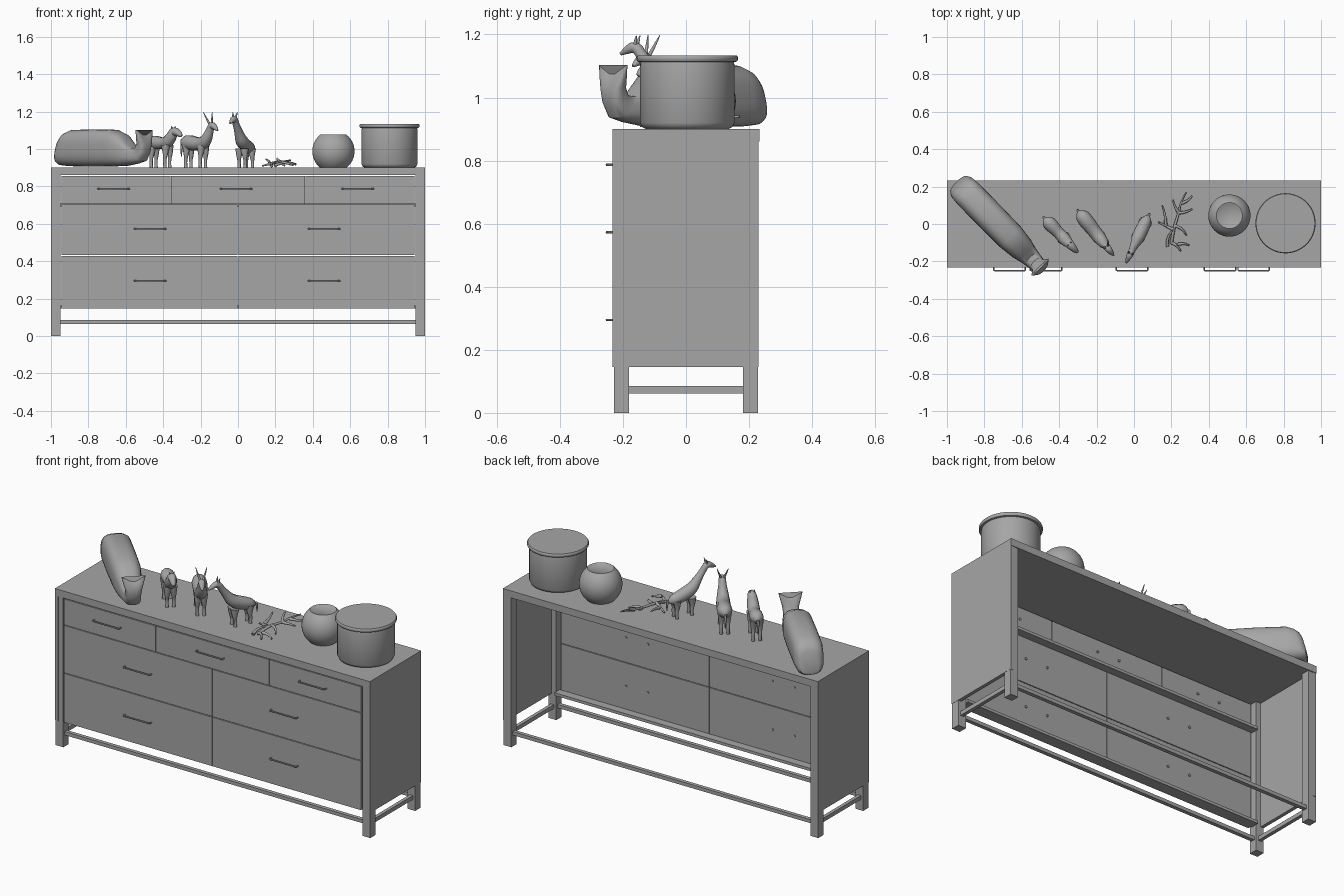
import bpy, bmesh
from math import sin, cos, radians, pi, copysign
from mathutils import Vector

if "Cube" in bpy.data.objects:
    bpy.data.objects.remove(bpy.data.objects["Cube"])

grey = bpy.data.materials.new("plain grey")
grey.use_nodes = True
tone = (0.38, 0.38, 0.38, 1)
grey.diffuse_color = tone
grey.node_tree.nodes["Principled BSDF"].inputs["Base Color"].default_value = tone
TOP = 0.9


def add(name, data, loc=(0, 0, 0), turn=0, smooth=False):
    ob = bpy.data.objects.new(name, data)
    bpy.context.collection.objects.link(ob)
    ob.location = loc
    ob.rotation_euler.z = radians(turn)
    bpy.ops.object.select_all(action='DESELECT')
    bpy.context.view_layer.objects.active = ob
    ob.select_set(True)
    if ob.type == 'CURVE':
        bpy.ops.object.convert(target='MESH')
        ob = bpy.context.object
    ob.data.materials.clear()
    ob.data.materials.append(grey)
    if smooth:
        bpy.ops.object.shade_smooth_by_angle(angle=radians(40))
    return ob


def mesh_from(bm, name):
    bmesh.ops.recalc_face_normals(bm, faces=bm.faces)
    me = bpy.data.meshes.new(name)
    bm.to_mesh(me)
    bm.free()
    return me


def box(name, x0, x1, y0, y1, z0, z1):
    bm = bmesh.new()
    bmesh.ops.create_cube(bm, size=1)
    for v in bm.verts:
        v.co = Vector((x0 + (v.co.x + .5) * (x1 - x0),
                       y0 + (v.co.y + .5) * (y1 - y0),
                       z0 + (v.co.z + .5) * (z1 - z0)))
    return add(name, mesh_from(bm, name))


def skin_rings(bm, rings):
    rows = [[bm.verts.new(p) for p in r] for r in rings]
    n = len(rows[0])
    for a, b in zip(rows, rows[1:]):
        for i in range(n):
            bm.faces.new((a[i], a[(i + 1) % n], b[(i + 1) % n], b[i]))
    bm.faces.new(rows[0])
    bm.faces.new(rows[-1])


def lathe(name, x, y, profile, n=48):
    bm = bmesh.new()
    skin_rings(bm, [[(r * cos(2 * pi * i / n), r * sin(2 * pi * i / n), z)
                     for i in range(n)] for r, z in profile])
    add(name, mesh_from(bm, name), (x, y, TOP), smooth=True)


def tubes(name, paths, loc, turn=0, kind='NURBS', sides=3):
    # each path is a list of (x, y, z, radius)
    cu = bpy.data.curves.new(name, 'CURVE')
    cu.dimensions = '3D'
    cu.bevel_depth = 1
    cu.bevel_resolution = sides
    cu.resolution_u = 5
    cu.use_fill_caps = True
    for path in paths:
        sp = cu.splines.new(kind)
        sp.points.add(len(path) - 1)
        for p, (x, y, z, r) in zip(sp.points, path):
            p.co = (x, y, z, 1)
            p.radius = r
        if kind == 'NURBS':
            sp.order_u = 3
            sp.use_endpoint_u = True
    return add(name, cu, loc, turn, True)


# Cabinet carcass: top, sides, corner posts and stretchers, open at the back
box("top_panel", -1, 1, -.233, .233, .86, TOP)
for side, s in (("left", 1), ("right", -1)):
    a, b = sorted((s * .98, s))
    box(side + "_side_panel", a, b, -.233, .23, .145, .86)
    a, b = sorted((s * .95, s * .999))
    box(side + "_front_leg", a, b, -.228, -.18, 0, .86)
    box(side + "_back_leg", a, b, .18, .228, 0, .86)
    a, b = sorted((s * .965, s * .985))
    box(side + "_stretcher", a, b, -.18, .18, .062, .085)
for end, y in (("front", -.204), ("back", .204)):
    box(end + "_stretcher", -.95, .95, y - .011, y + .011, .065, .085)
for level, z in (("upper", .7), ("lower", .155)):
    box(level + "_drawer_rail", -.95, .95, -.212, -.165, z - .008, z + .008)

# Drawer fronts in three rows, each with a bar handle and two bolts
GAP = .002
rows = [(.705, .857, .787, (-.945, -.36, .36, .945), (-.665, -.01, .64)),
        (.43, .705, .573, (-.945, 0, .945), (-.47, .46)),
        (.145, .43, .295, (-.945, 0, .945), (-.47, .46))]
for r, (z0, z1, hz, cuts, handles) in enumerate(rows, 1):
    for c, (x0, x1, hx) in enumerate(zip(cuts, cuts[1:], handles), 1):
        tag = f"_{r}_{c}"
        box("drawer_front" + tag, x0 + GAP, x1 - GAP, -.232, -.212, z0 + GAP, z1 - GAP)
        tubes("drawer_handle" + tag,
              [[(-.084, -.23, 0, .004), (-.084, -.246, 0, .004), (-.078, -.251, 0, .004),
                (.078, -.251, 0, .004), (.084, -.246, 0, .004), (.084, -.23, 0, .004)]],
              (hx, 0, hz), kind='POLY', sides=1)
        tubes("handle_bolts" + tag,
              [[(x, -.213, 0, .007), (x, -.207, 0, .007)] for x in (-.07, .07)],
              (hx, 0, hz), kind='POLY')

# Cooking pot with rolled lip, and round vase
lathe("pot", .81, .004, [(.13, 0), (.143, .006), (.15, .02), (.15, .2), (.148, .212),
                         (.157, .214), (.161, .22), (.161, .228), (.157, .234), (.15, .234)])
ball = [(.113 * cos(radians(t)), .088 + .113 * sin(radians(t))) for t in range(-50, 55, 6)]
lathe("round_vase", .51, .045, ball + [(.06, .175), (.056, .172)])

# Whale: lofted rounded sections (along, height, tilt, half height, half width, fork)
sections = [(0, .088, -15, .055, .045, 0), (.008, .09, -15, .075, .062, 0),
            (.03, .095, -15, .09, .075, 0), (.08, .1, -8, .098, .08, 0),
            (.25, .1, 0, .1, .08, 0), (.4, .1, 0, .098, .078, 0),
            (.48, .09, 10, .086, .068, 0), (.54, .072, 25, .062, .052, 0),
            (.585, .065, 45, .05, .045, 0), (.615, .09, 70, .037, .04, 0),
            (.625, .125, 88, .028, .045, 0), (.625, .15, 90, .018, .056, .015),
            (.625, .163, 90, .005, .064, .035)]
rings = []
for s, z, tilt, h, w, fork in sections:
    a = radians(tilt)
    ring = []
    for i in range(32):
        t = 2 * pi * (i + .5) / 32
        q = copysign(abs(cos(t)) ** .7, cos(t))
        p = copysign(abs(sin(t)) ** .7, sin(t)) * h
        f = fork * abs(q)
        ring.append((s - sin(a) * p + cos(a) * f, q * w, z + cos(a) * p + sin(a) * f))
    rings.append(ring)
bm = bmesh.new()
skin_rings(bm, rings)
add("whale", mesh_from(bm, "whale"), (-.94, .215, TOP + .005), -45.5, True)


# Animal figurines: a spine tube from rump to nose, four legs, ears or horns
def animal(name, x, y, turn, spine, hind, fore, hip, head, tip, spread):
    paths = [[(u, 0, w, r) for u, w, r in spine]]
    for v in (-1, 1):
        for u in (hind, fore):
            paths.append([(u, v * .014, hip, .024), (u + .004, v * .018, hip * .6, .013),
                          (u - .004, v * .018, hip * .3, .008), (u, v * .018, 0, .009)])
        paths.append([(head[0], v * .008, head[1], .006),
                      ((head[0] + tip[0]) / 2, v * spread * .7, (head[1] + tip[1]) / 2, .005),
                      (tip[0], v * spread, tip[1], .001)])
    paths.append([(spine[1][0] - .02, 0, spine[1][1], .008),
                  (spine[0][0] - .012, 0, hip * .8, .005), (spine[0][0] - .01, 0, hip * .5, .003)])
    tubes(name, paths, (x, y, TOP), turn)


animal("horse_figurine", -.405, -.045, -46,
       [(-.105, .13, .008), (-.09, .135, .034), (-.05, .135, .038), (0, .13, .03), (.04, .135, .034),
        (.07, .165, .03), (.085, .195, .024), (.115, .19, .02), (.145, .172, .012), (.15, .17, .004)],
       -.065, .04, .12, (.085, .2), (.085, .222), .014)
animal("antelope_figurine", -.215, -.035, -51.5,
       [(-.13, .125, .008), (-.115, .135, .035), (-.07, .135, .042), (0, .125, .036), (.05, .13, .036),
        (.085, .165, .028), (.105, .205, .02), (.12, .23, .019), (.15, .215, .015), (.17, .2, .005)],
       -.08, .045, .12, (.11, .235), (.085, .298), .03)
animal("giraffe_figurine", .035, -.045, -115.5,
       [(-.1, .095, .006), (-.085, .1, .026), (-.05, .108, .034), (0, .125, .036), (.04, .145, .034),
        (.07, .185, .024), (.1, .225, .018), (.125, .262, .018), (.15, .255, .016), (.18, .238, .005)],
       -.06, .03, .1, (.125, .27), (.118, .297), .014)

# Branching coral lying on the top
twigs = [[(.2, -.1, .012), (.21, -.03, .03), (.24, .06, .025), (.25, .12, .035), (.28, .17, .04)],
         [(.21, -.03, .03), (.17, -.01, .02), (.13, .01, .01)],
         [(.17, -.01, .02), (.17, .05, .035), (.15, .1, .045)],
         [(.18, -.12, .01), (.17, -.07, .03), (.21, -.03, .03)],
         [(.2, -.1, .012), (.23, -.11, .03), (.25, -.145, .01)],
         [(.23, -.11, .03), (.27, -.1, .025), (.295, -.115, .012)],
         [(.24, .06, .025), (.28, .06, .03), (.31, .08, .015)],
         [(.24, .06, .025), (.21, .1, .04), (.21, .13, .05)],
         [(.22, -.01, .03), (.26, -.02, .035), (.28, -.06, .015)],
         [(.25, .11, .03), (.29, .12, .025), (.31, .15, .02)]]
tubes("coral_branch", [[(x, y, z, .009 - .005 * i / (len(t) - 1)) for i, (x, y, z) in enumerate(t)]
                       for t in twigs], (0, 0, TOP))
